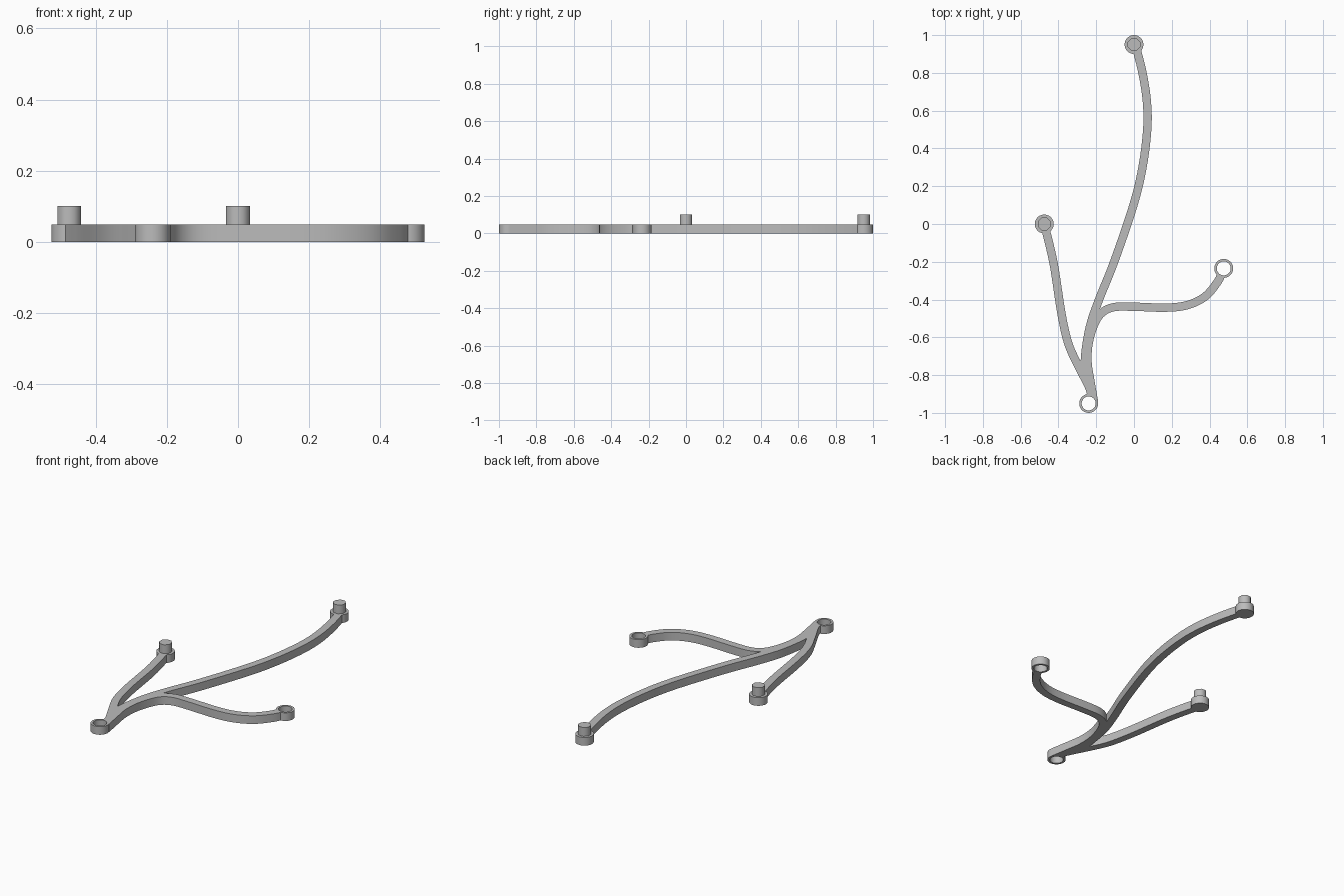
import bpy
import bmesh
import math
from mathutils import Vector

THICK = 0.048
ARM_WIDTH = 0.044

cube = bpy.data.objects.get("Cube")
if cube:
    bpy.data.objects.remove(cube, do_unlink=True)

grey = bpy.data.materials.new("plain_grey")
grey.use_nodes = True
grey.diffuse_color = (0.5, 0.5, 0.5, 1)
grey.node_tree.nodes["Principled BSDF"].inputs["Base Color"].default_value = (0.5, 0.5, 0.5, 1)


def prism(name, outline, z0, z1):
    """Upright solid over a closed counter-clockwise outline."""
    bm = bmesh.new()
    base = bm.faces.new([bm.verts.new((p[0], p[1], z0)) for p in outline])
    top = bmesh.ops.extrude_face_region(bm, geom=[base])["geom"]
    verts = [v for v in top if isinstance(v, bmesh.types.BMVert)]
    bmesh.ops.translate(bm, vec=(0, 0, z1 - z0), verts=verts)
    bmesh.ops.recalc_face_normals(bm, faces=bm.faces)
    mesh = bpy.data.meshes.new(name)
    bm.to_mesh(mesh)
    bm.free()
    mesh.materials.append(grey)
    obj = bpy.data.objects.new(name, mesh)
    bpy.context.collection.objects.link(obj)
    return obj


def circle(centre, radius, sides):
    angles = [math.tau * (i + 0.5) / sides for i in range(sides)]
    return [(centre[0] + radius * math.cos(a), centre[1] + radius * math.sin(a)) for a in angles]


def ribbon(points, steps=6):
    """Constant-width outline along a smooth path through the points."""
    pts = [Vector(p) for p in points]
    pts = [2 * pts[0] - pts[1]] + pts + [2 * pts[-1] - pts[-2]]
    path = []
    for a, b, c, d in zip(pts, pts[1:], pts[2:], pts[3:]):
        for i in range(steps):
            t = i / steps
            path.append(0.5 * (2 * b + (c - a) * t + (2 * a - 5 * b + 4 * c - d) * t ** 2
                               + (3 * b - a - 3 * c + d) * t ** 3))
    path.append(pts[-2])
    left, right = [], []
    for i, p in enumerate(path):
        along = (path[min(i + 1, len(path) - 1)] - path[max(i - 1, 0)]).normalized()
        side = Vector((-along.y, along.x)) * ARM_WIDTH / 2
        left.append(p + side)
        right.append(p - side)
    return right + left[::-1]


def combine(target, tool, operation):
    mod = target.modifiers.new(operation, "BOOLEAN")
    mod.operation = operation
    mod.solver = "EXACT"
    mod.object = tool
    bpy.context.view_layer.objects.active = target
    bpy.ops.object.modifier_apply(modifier=mod.name)
    bpy.data.objects.remove(tool, do_unlink=True)


def smooth(obj, degrees):
    bpy.ops.object.select_all(action="DESELECT")
    obj.select_set(True)
    bpy.context.view_layer.objects.active = obj
    bpy.ops.object.shade_smooth_by_angle(angle=math.radians(degrees))


back, side = (0, 0.95), (-0.475, 0)
right_ring, front_ring = (0.475, -0.235), (-0.24, -0.95)

# Three curved arms that meet at the front ring
arms = [
    [(0.01, 0.94), (0.045, 0.8), (0.068, 0.65), (0.07, 0.5), (0.045, 0.3), (-0.003, 0.1),
     (-0.105, -0.2), (-0.185, -0.4), (-0.235, -0.55), (-0.26, -0.72), (-0.245, -0.82), (-0.22, -0.93)],
    [(-0.473, -0.01), (-0.445, -0.12), (-0.42, -0.24), (-0.383, -0.48), (-0.347, -0.635),
     (-0.295, -0.75), (-0.235, -0.87), (-0.22, -0.93)],
    [(0.47, -0.25), (0.44, -0.31), (0.375, -0.385), (0.28, -0.43), (0.165, -0.443), (0, -0.438),
     (-0.105, -0.44), (-0.17, -0.47), (-0.21, -0.53), (-0.24, -0.63), (-0.246, -0.73),
     (-0.233, -0.82), (-0.212, -0.94)],
]
outlines = [ribbon(a) for a in arms]
outlines += [circle(c, 0.05, 32) for c in (back, side, right_ring, front_ring)]

# Fuse over-tall pieces, then trim them to one flat thickness
frame = prism("branched_frame", outlines[0], -0.1, 0.2)
for i, outline in enumerate(outlines[1:], 1):
    combine(frame, prism("piece", outline, -0.1 - i * 0.01, 0.2 + i * 0.01), "UNION")
slab = [(-1, -1.5), (1, -1.5), (1, 1.5), (-1, 1.5)]
combine(frame, prism("slab", slab, 0, THICK), "INTERSECT")

# Open sockets in two ends
for c in (right_ring, front_ring):
    combine(frame, prism("socket_cutter", circle(c, 0.037, 32), -0.1, 0.2), "DIFFERENCE")
smooth(frame, 30)

# Eight-sided pegs on the other two ends
for name, c in (("back_peg", back), ("side_peg", side)):
    smooth(prism(name, circle(c, 0.036, 8), THICK - 0.01, 0.1), 50)
